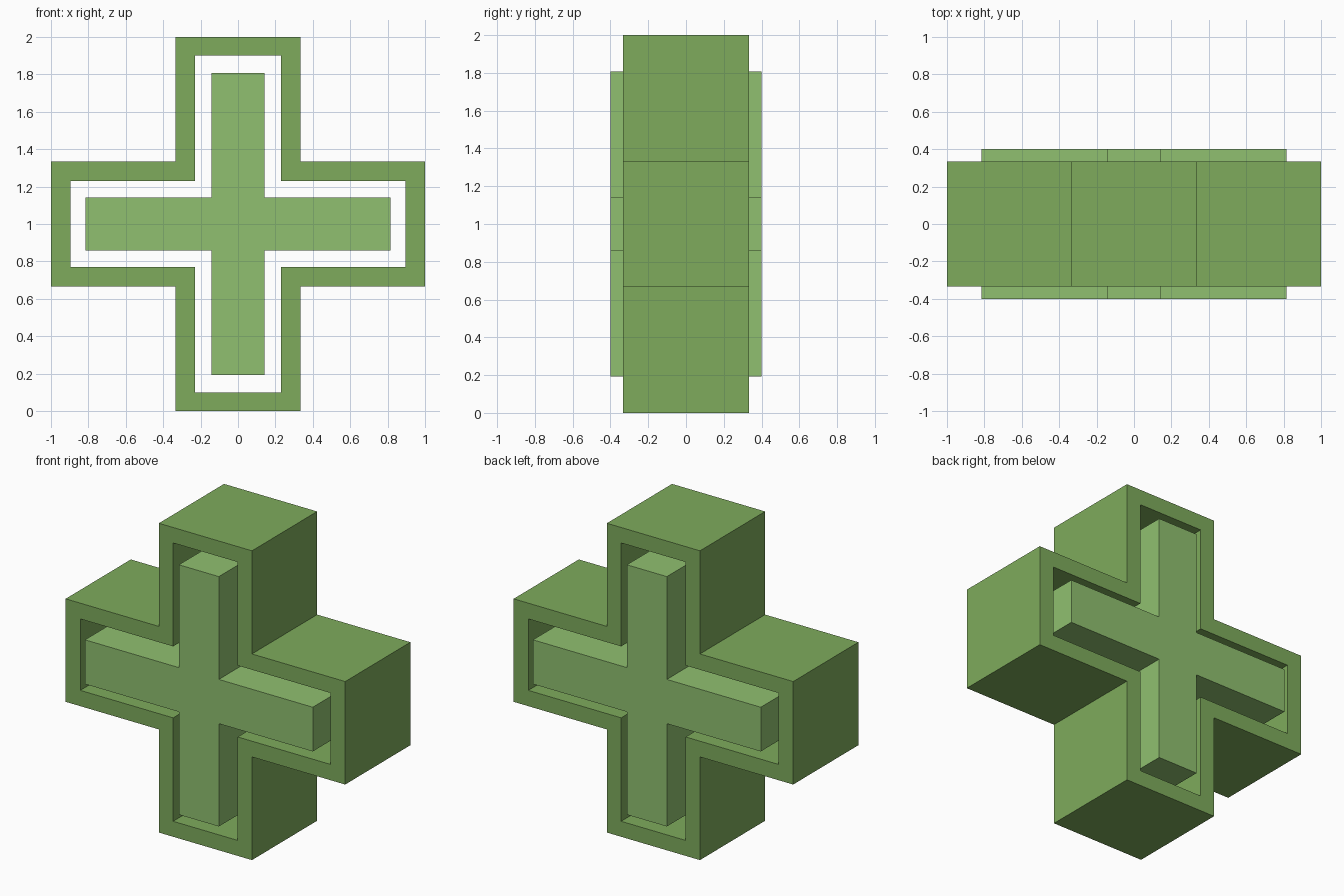
import bpy
import bmesh

if "Cube" in bpy.data.objects:
    bpy.data.objects.remove(bpy.data.objects["Cube"])


def cross_profile(reach_x, reach_z, arm):
    # One quadrant's corners, turned through all four, as a 12-point outline
    return [(arm, reach_z), (arm, arm), (reach_x, arm),
            (reach_x, -arm), (arm, -arm), (arm, -reach_z),
            (-arm, -reach_z), (-arm, -arm), (-reach_x, -arm),
            (-reach_x, arm), (-arm, arm), (-arm, reach_z)]


def ring(bm, profile, y):
    return [bm.verts.new((x, y, z + 1.0)) for x, z in profile]


def bridge(bm, a, b):
    n = len(a)
    for i in range(n):
        j = (i + 1) % n
        bm.faces.new((a[i], a[j], b[j], b[i]))


def finish(bm, name, color):
    bmesh.ops.recalc_face_normals(bm, faces=bm.faces[:])
    mesh = bpy.data.meshes.new(name)
    bm.to_mesh(mesh)
    bm.free()
    obj = bpy.data.objects.new(name, mesh)
    bpy.context.collection.objects.link(obj)
    mat = bpy.data.materials.new(name + "_green")
    mat.diffuse_color = color
    mat.use_nodes = True
    mat.node_tree.nodes["Principled BSDF"].inputs["Base Color"].default_value = mat.diffuse_color
    mesh.materials.append(mat)


# Outer frame: cross-shaped tube, open through front and back
outer = cross_profile(1.0, 1.0, 0.333)
inner = cross_profile(0.895, 0.9, 0.231)
bm = bmesh.new()
rings = [ring(bm, p, y) for p, y in
         ((outer, -0.333), (outer, 0.333), (inner, 0.333), (inner, -0.333))]
for i in range(4):
    bridge(bm, rings[i], rings[(i + 1) % 4])
finish(bm, "outer_frame", (0.21, 0.41, 0.107, 1))

# Inner cross: solid, slightly deeper than the frame
core = cross_profile(0.815, 0.808, 0.143)
bm = bmesh.new()
front, back = ring(bm, core, -0.4), ring(bm, core, 0.4)
bridge(bm, front, back)
bm.faces.new(front)
bm.faces.new(back)
finish(bm, "inner_cross", (0.279, 0.527, 0.162, 1))
